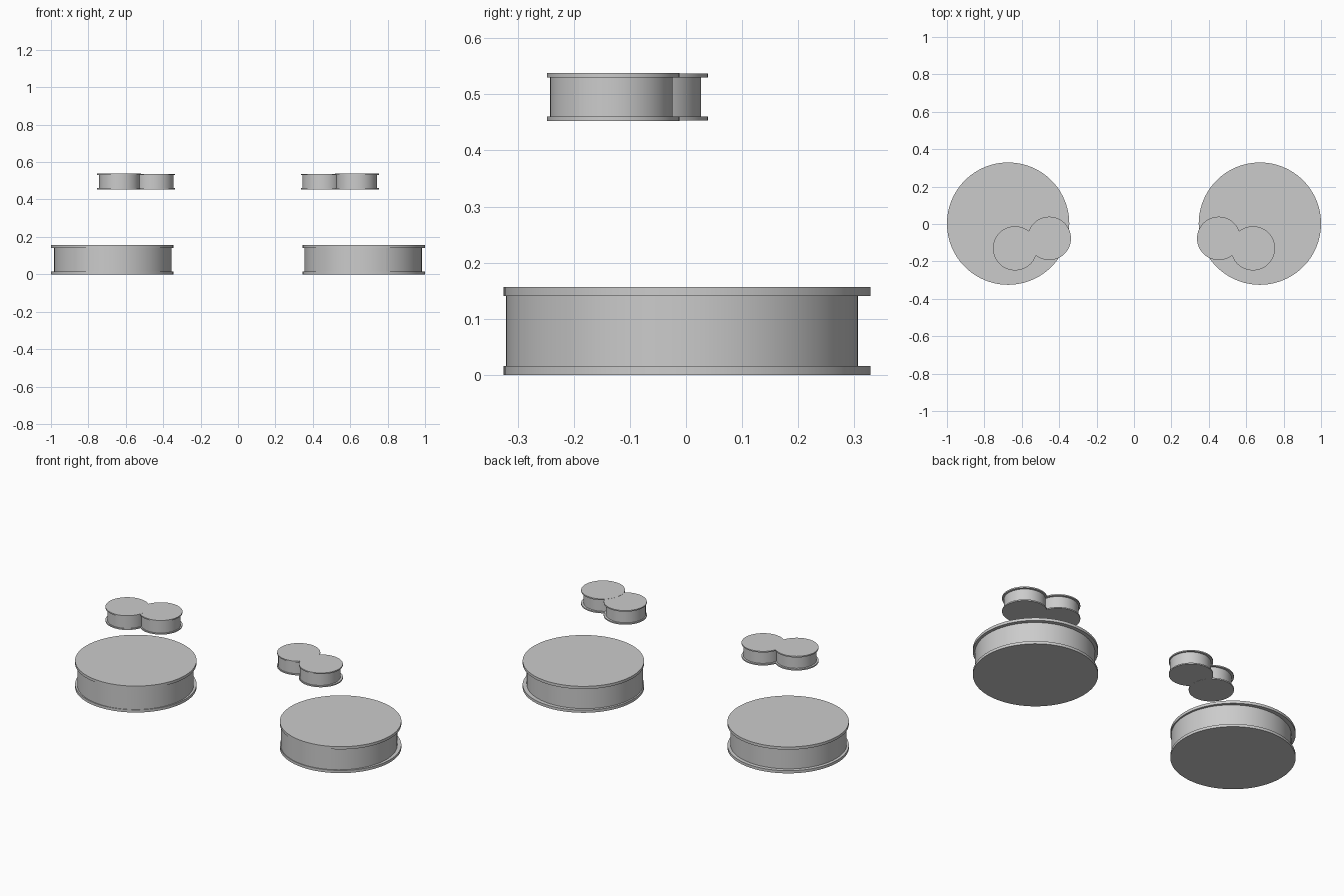
import bpy, bmesh
from math import sin, cos, pi, radians

if "Cube" in bpy.data.objects:
    bpy.data.objects.remove(bpy.data.objects["Cube"])

SEG = 96


def finish(name, bm):
    me = bpy.data.meshes.new(name)
    bm.to_mesh(me)
    bm.free()
    ob = bpy.data.objects.new(name, me)
    bpy.context.collection.objects.link(ob)
    bpy.context.view_layer.objects.active = ob
    ob.select_set(True)
    bpy.ops.object.shade_smooth_by_angle(angle=radians(30))
    ob.select_set(False)
    return ob


def disc(name, x, y, r, z0, z1):
    """Flat round plate between two heights."""
    bm = bmesh.new()
    bmesh.ops.create_cone(bm, cap_ends=True, segments=SEG, radius1=r, radius2=r, depth=z1 - z0)
    bmesh.ops.translate(bm, verts=bm.verts, vec=(x, y, (z0 + z1) / 2))
    return finish(name, bm)


def wall(name, x, y, r, z0, z1, seam, side):
    """Strip wrapped into a round wall, its two ends meeting at the seam."""
    bm = bmesh.new()
    cols = []
    for i in range(SEG + 1):
        a = radians(seam) + 2 * pi * i / SEG
        px, py = x + side * r * cos(a), y + r * sin(a)
        cols.append([bm.verts.new((px, py, z)) for z in (z0, z1)])
    for (a0, a1), (b0, b1) in zip(cols, cols[1:]):
        bm.faces.new((a0, b0, b1, a1) if side > 0 else (a0, a1, b1, b0))
    return finish(name, bm)


# name, plate centre and radius, wall centre and radius, bottom, top, plate thickness, seam angle
PARTS = [
    ("large_round", (0.673, 0.002, 0.327), (0.669, -0.007, 0.3135), 0.0, 0.157, 0.016, -67),
    ("outer_small_round", (0.636, -0.130, 0.118), (0.633, -0.133, 0.109), 0.453, 0.538, 0.0075, -32),
    ("inner_small_round", (0.453, -0.077, 0.116), (0.451, -0.080, 0.107), 0.4535, 0.5375, 0.007, 20),
]

# Mirrored left and right sets: bottom plate, wall and top plate for each round
for label, side in (("left", -1), ("right", 1)):
    for name, (px, py, pr), (wx, wy, wr), z0, z1, t, seam in PARTS:
        base = f"{label}_{name}"
        disc(base + "_bottom_plate", side * px, py, pr, z0, z0 + t)
        wall(base + "_wall", side * wx, wy, wr, z0 + t, z1 - t, seam, side)
        disc(base + "_top_plate", side * px, py, pr, z1 - t, z1)
